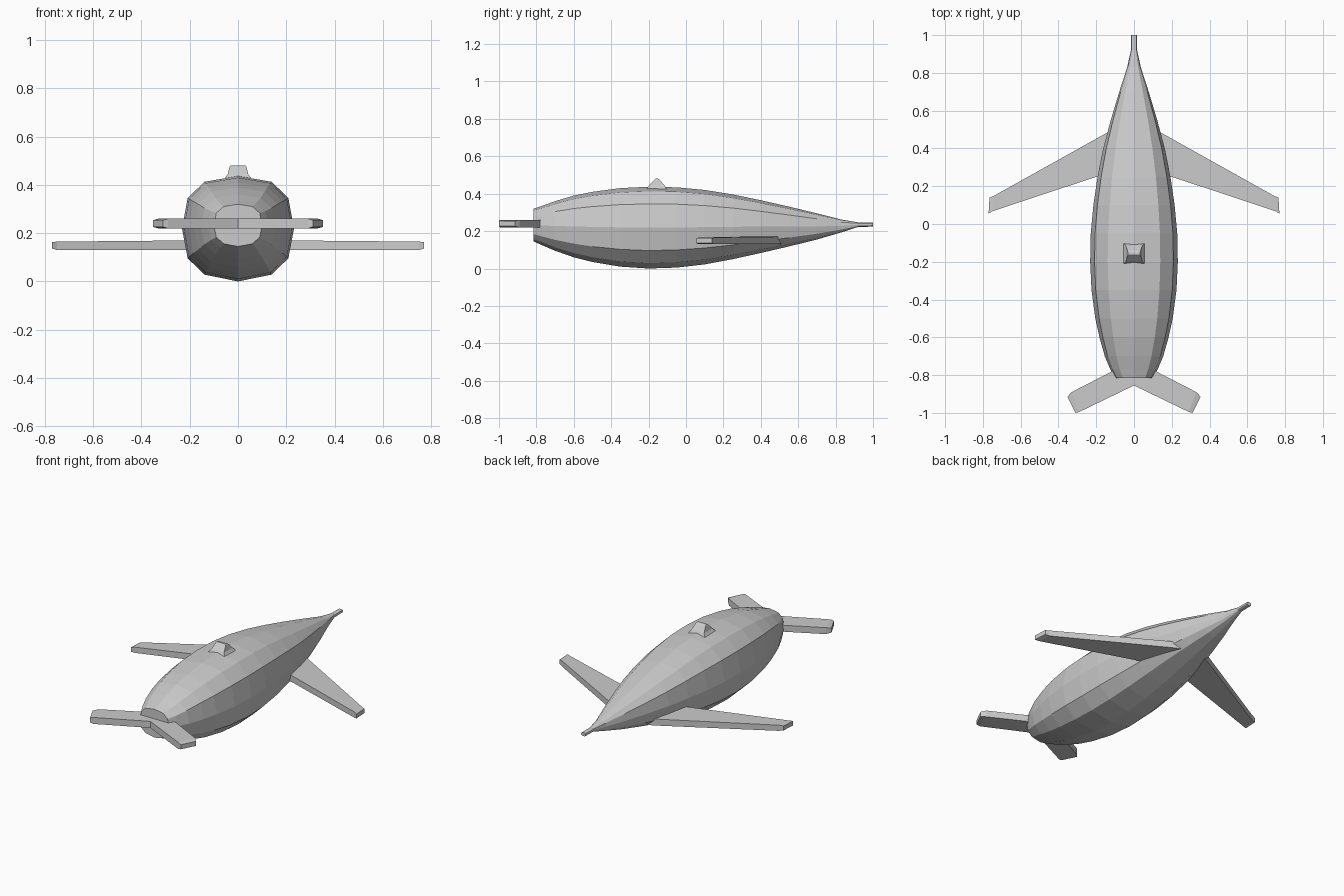
import bpy
import bmesh

cube = bpy.data.objects.get("Cube")
if cube:
    bpy.data.objects.remove(cube, do_unlink=True)

grey = bpy.data.materials.new("plain grey")
grey.use_nodes = True
grey.diffuse_color = (0.6, 0.6, 0.6, 1)
grey.node_tree.nodes["Principled BSDF"].inputs["Base Color"].default_value = (0.6, 0.6, 0.6, 1)


def loft(name, rings):
    """Skin a list of equal-length point rings and cap both ends."""
    bm = bmesh.new()
    loops = [[bm.verts.new(p) for p in ring] for ring in rings]
    for a, b in zip(loops, loops[1:]):
        for i in range(len(a)):
            j = (i + 1) % len(a)
            bm.faces.new((a[i], a[j], b[j], b[i]))
    bm.faces.new(loops[0])
    bm.faces.new(loops[-1])
    bmesh.ops.recalc_face_normals(bm, faces=bm.faces)
    mesh = bpy.data.meshes.new(name)
    bm.to_mesh(mesh)
    bm.free()
    mesh.materials.append(grey)
    obj = bpy.data.objects.new(name, mesh)
    bpy.context.collection.objects.link(obj)
    return obj


# Body: twelve-sided section scaled along the length
half = [(0, 1), (0.6, 0.89), (0.9, 0.58), (1, 0), (0.9, -0.56), (0.6, -0.87), (0, -1)]
section = half + [(-x, z) for x, z in half[-2:0:-1]]
# Stations: y, half width, bottom, top
stations = [
    (-0.815, 0.1, 0.145, 0.32), (-0.77, 0.125, 0.125, 0.335),
    (-0.7, 0.155, 0.095, 0.36), (-0.6, 0.183, 0.06, 0.39),
    (-0.5, 0.205, 0.035, 0.41), (-0.35, 0.225, 0.01, 0.43),
    (-0.2, 0.232, 0, 0.437), (-0.05, 0.229, 0.005, 0.434),
    (0.1, 0.215, 0.022, 0.42), (0.25, 0.193, 0.05, 0.396),
    (0.4, 0.163, 0.083, 0.365), (0.55, 0.123, 0.118, 0.331),
    (0.7, 0.078, 0.155, 0.295), (0.83, 0.036, 0.193, 0.262),
    (0.92, 0.016, 0.222, 0.247), (1, 0.016, 0.224, 0.246),
]
loft("body", [
    [(w * x, y, (lo + hi) / 2 + z * (hi - lo) / 2) for x, z in section]
    for y, w, lo, hi in stations
])


def fin(name, side, spans):
    """Flat fin from spans of x, front y, back y, bottom, top."""
    loft(name, [
        [(side * x, y0, lo), (side * x + side * dx, y1, lo),
         (side * x + side * dx, y1, hi), (side * x, y0, hi)]
        for x, dx, y0, y1, lo, hi in spans
    ])


for label, side in (("left", 1), ("right", -1)):
    # Long swept fins toward the thin end
    fin(label + "_long_fin", side, [
        (0.08, 0, 0.285, 0.515, 0.13, 0.172),
        (0.2, -0.06, 0.25, 0.485, 0.13, 0.17),
        (0.75, -0.01, 0.067, 0.15, 0.13, 0.165),
        (0.77, -0.005, 0.055, 0.14, 0.136, 0.163),
    ])
    # Short angled fins at the blunt end
    fin(label + "_short_fin", side, [
        (0, 0, -0.855, -0.72, 0.22, 0.26),
        (0.29, 0.04, -0.995, -0.89, 0.22, 0.26),
        (0.31, 0.043, -1, -0.915, 0.226, 0.254),
    ])

# Small ridge on the back: flared foot rising to a narrow crest
loft("back_ridge", [
    [(-w, y0, z), (w, y0, z), (w, y1, z), (-w, y1, z)]
    for w, y0, y1, z in [
        (0.06, -0.215, -0.1, 0.42), (0.043, -0.198, -0.115, 0.444),
        (0.035, -0.17, -0.14, 0.474), (0.031, -0.163, -0.15, 0.48),
    ]
])
